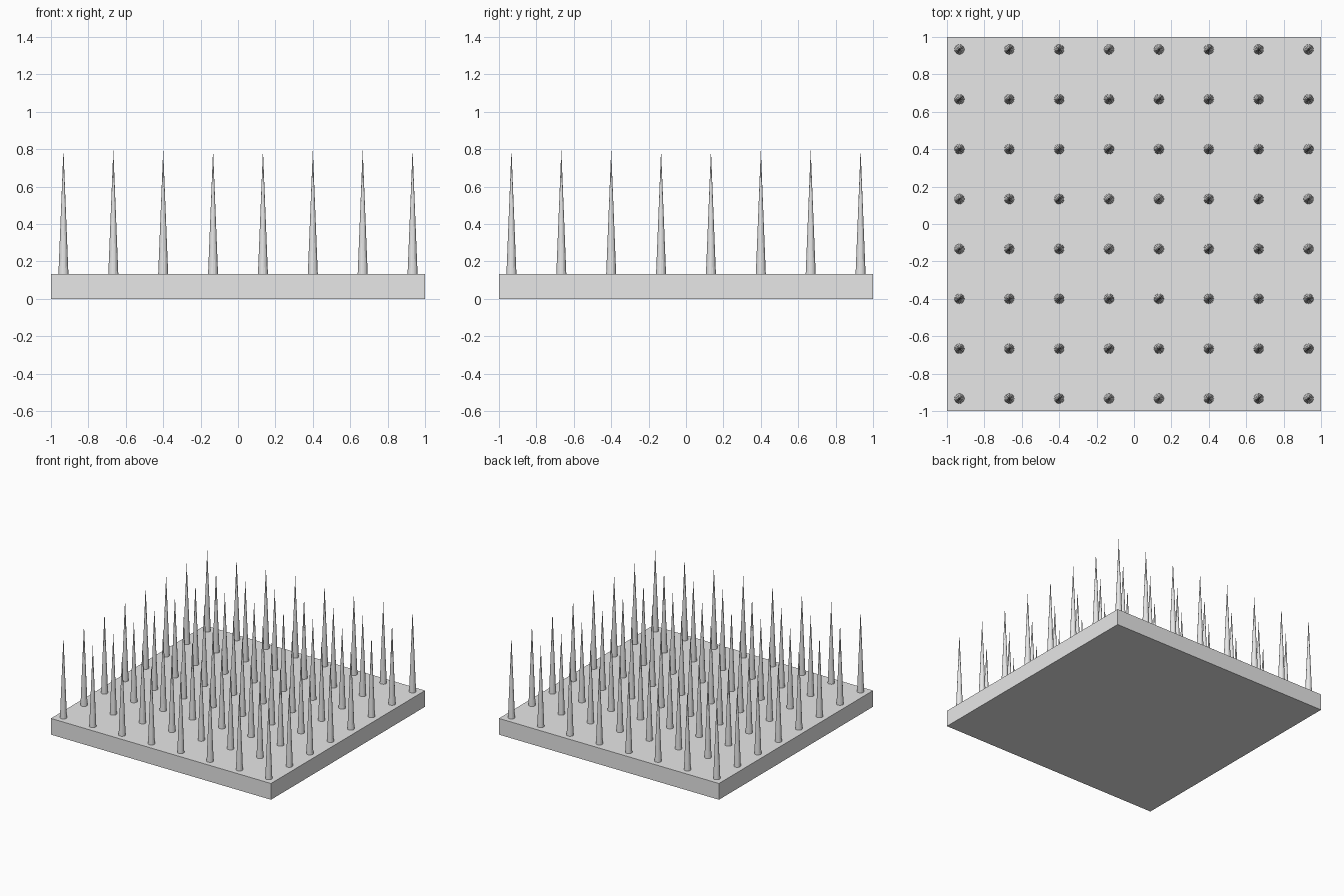
import bpy

cube = bpy.data.objects.get("Cube")
if cube:
    bpy.data.objects.remove(cube, do_unlink=True)

grey = bpy.data.materials.new("light_grey")
grey.use_nodes = True
colour = (0.8, 0.8, 0.8, 1)
grey.diffuse_color = colour
grey.node_tree.nodes["Principled BSDF"].inputs["Base Color"].default_value = colour

UNIT = 2 / 15
PLATE_TOP = UNIT
SPIKE_HEIGHT = 5 * UNIT
COUNT = 8

# Square base plate
bpy.ops.mesh.primitive_cube_add(size=1, location=(0, 0, PLATE_TOP / 2))
plate = bpy.context.object
plate.name = "base_plate"
plate.scale = (2, 2, PLATE_TOP)
bpy.ops.object.transform_apply(location=False, rotation=False, scale=True)
plate.data.materials.append(grey)

# One slender spike, its mesh shared by the whole grid
bpy.ops.mesh.primitive_cone_add(vertices=16, radius1=0.2 * UNIT, radius2=0,
                                depth=SPIKE_HEIGHT)
first = bpy.context.object
first.data.materials.append(grey)

# Grid of spikes
for row in range(COUNT):
    for col in range(COUNT):
        spike = first if row == col == 0 else first.copy()
        spike.name = f"spike_{row + 1}_{col + 1}"
        spike.location = ((2 * col - COUNT + 1) * UNIT,
                          (2 * row - COUNT + 1) * UNIT,
                          PLATE_TOP + SPIKE_HEIGHT / 2)
        if spike is not first:
            bpy.context.collection.objects.link(spike)
